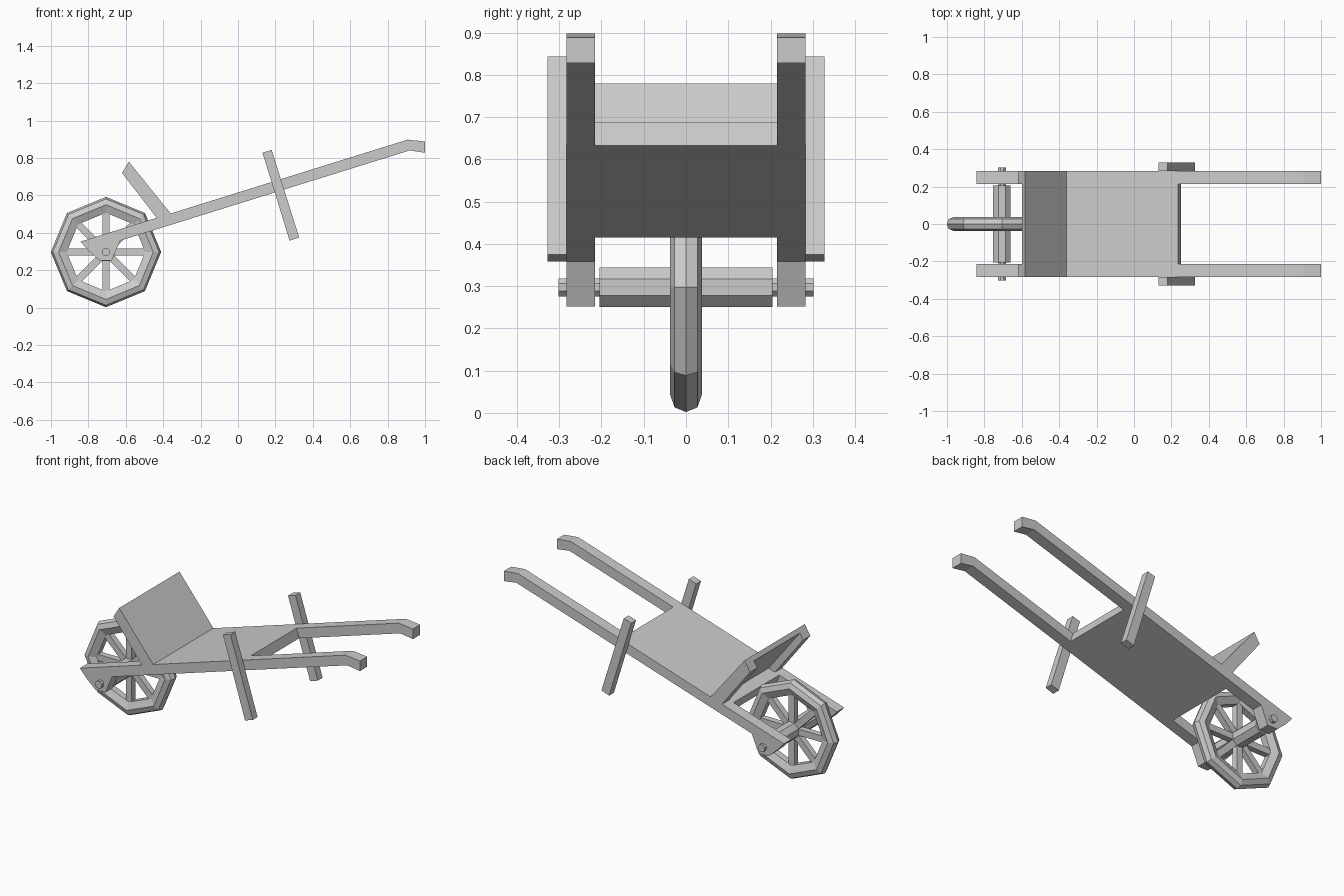
import bpy, bmesh, math
from mathutils import Matrix, Vector

cube = bpy.data.objects.get("Cube")
if cube:
    bpy.data.objects.remove(cube, do_unlink=True)

GREY = (0.6, 0.6, 0.6, 1)
wood = bpy.data.materials.new("grey_wood")
wood.use_nodes = True
wood.diffuse_color = GREY
wood.node_tree.nodes["Principled BSDF"].inputs["Base Color"].default_value = GREY


def finish(name, bm, mirror=False):
    bmesh.ops.recalc_face_normals(bm, faces=bm.faces)
    mesh = bpy.data.meshes.new(name)
    bm.to_mesh(mesh)
    bm.free()
    mesh.materials.append(wood)
    obj = bpy.data.objects.new(name, mesh)
    bpy.context.collection.objects.link(obj)
    if mirror:
        mod = obj.modifiers.new("Mirror", 'MIRROR')
        mod.use_axis = (False, True, False)
        mod.use_mirror_merge = False
    return obj


def prism(name, outline, y0, y1, mirror=False):
    """Side outline in x and z, extruded from y0 to y1."""
    bm = bmesh.new()
    face = bm.faces.new([bm.verts.new((x, y0, z)) for x, z in outline])
    ext = bmesh.ops.extrude_face_region(bm, geom=[face])
    verts = [v for v in ext["geom"] if isinstance(v, bmesh.types.BMVert)]
    bmesh.ops.translate(bm, verts=verts, vec=(0, y1 - y0, 0))
    return finish(name, bm, mirror)


INNER, OUTER = 0.215, 0.283
SLOPE = 0.3116
THICK = 0.061


def top(x):
    return 0.353 + (x + 0.842) * SLOPE


def bottom(x):
    return top(x) - THICK


# Long side rails, with the axle bracket and bent handle in the outline
prism("side_rail", [
    (-0.842, top(-0.842)), (-0.80, bottom(-0.80)),
    (-0.74, 0.252), (-0.675, 0.252), (-0.63, bottom(-0.63)),
    (0.917, bottom(0.917)), (1.0, 0.828), (1.0, 0.888), (0.907, top(0.907)),
], INNER, OUTER, mirror=True)

# Flat load deck between the rails
prism("deck", [
    (-0.463, top(-0.463)), (-0.446, bottom(-0.446)),
    (0.252, bottom(0.252)), (0.235, top(0.235)),
], -INNER, INNER)

# Leaning front board: thick side arms with a thinner panel between
prism("board_arm", [(-0.36, top(-0.36)), (-0.583, 0.78),
                    (-0.62, 0.72), (-0.435, top(-0.435))], INNER, OUTER, mirror=True)
prism("board_panel", [(-0.36, top(-0.36)), (-0.583, 0.78),
                      (-0.598, 0.756), (-0.393, top(-0.393))], -INNER, INNER)

# Slanted legs outside the rails
prism("leg", [(0.131, 0.828), (0.18, 0.843), (0.327, 0.375), (0.276, 0.358)],
      OUTER, 0.328, mirror=True)

# Wheel
CENTRE = Vector((-0.706, 0, 0.297))
SIDES = 8

# Eight-sided rim swept from a bevelled section of (y, radius)
half = [(0.027, 0.284), (0.038, 0.253), (0.02, 0.21)]
section = [(0, 0.295)] + half + [(-y, r) for y, r in reversed(half)]
bm = bmesh.new()
rings = []
for i in range(SIDES):
    a = math.tau * i / SIDES
    rings.append([bm.verts.new(CENTRE + Vector((r * math.cos(a), y, r * math.sin(a))))
                  for y, r in section])
for i, ring in enumerate(rings):
    following = rings[(i + 1) % SIDES]
    for j in range(len(section)):
        k = (j + 1) % len(section)
        bm.faces.new((ring[j], ring[k], following[k], following[j]))
finish("wheel_rim", bm)

# Spokes
bm = bmesh.new()
for i in range(SIDES):
    turn = Matrix.Rotation(math.tau * i / SIDES, 4, 'Y')
    size = Matrix.Diagonal((0.2, 0.036, 0.038, 1))
    bmesh.ops.create_cube(bm, size=1, matrix=Matrix.Translation(CENTRE) @ turn
                          @ Matrix.Translation((0.125, 0, 0)) @ size)
finish("wheel_spokes", bm)

# Eight-sided hub and thinner axle
for name, apothem, length in (("wheel_hub", 0.047, 0.41), ("axle", 0.021, 0.604)):
    bm = bmesh.new()
    radius = apothem / math.cos(math.pi / SIDES)
    bmesh.ops.create_cone(bm, cap_ends=True, segments=SIDES, radius1=radius,
                          radius2=radius, depth=length,
                          matrix=Matrix.Translation(CENTRE)
                          @ Matrix.Rotation(math.pi / 2, 4, 'X')
                          @ Matrix.Rotation(math.pi / SIDES, 4, 'Z'))
    finish(name, bm)
